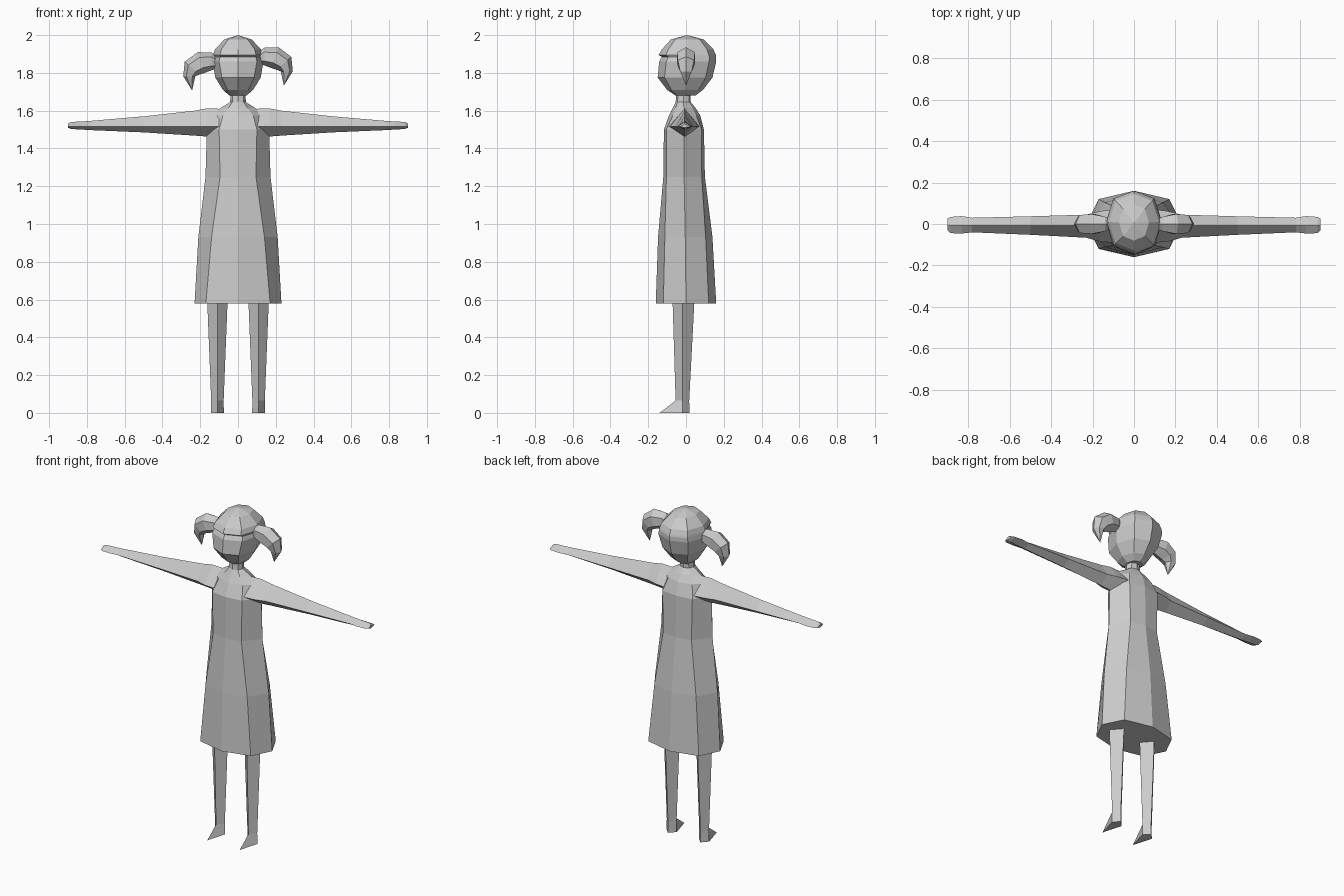
import bpy, bmesh, math
from mathutils import Vector


def loft(name, rings):
    """Skin a list of equal-length rings; one-point rings become tips."""
    bm = bmesh.new()
    rows = [[bm.verts.new(p) for p in r] for r in rings]
    for a, b in zip(rows, rows[1:]):
        n = max(len(a), len(b))
        for i in range(n):
            j = (i + 1) % n
            if len(b) == 1:
                bm.faces.new((a[i], a[j], b[0]))
            else:
                bm.faces.new((a[i], a[j], b[j], b[i]))
    for row in (rows[0], rows[-1]):
        if len(row) > 2:
            bm.faces.new(row)
    bmesh.ops.recalc_face_normals(bm, faces=bm.faces)
    me = bpy.data.meshes.new(name)
    bm.to_mesh(me)
    bm.free()
    ob = bpy.data.objects.new(name, me)
    bpy.context.collection.objects.link(ob)
    return ob


def octagon(z, hx, cx, yf, yb, k=0.75):
    """Eight-sided ring: half width, corner x, front y, back y."""
    m = (yf + yb) / 2
    f, b = m + (yf - m) * k, m + (yb - m) * k
    return [(0, yf, z), (cx, f, z), (hx, m, z), (cx, b, z),
            (0, yb, z), (-cx, b, z), (-hx, m, z), (-cx, f, z)]


# Dress, shoulders and neck
loft("dress_and_neck", [octagon(*r) for r in (
    (0.58, 0.23, 0.17, -0.16, 0.16),
    (0.93, 0.21, 0.14, -0.148, 0.14),
    (1.25, 0.172, 0.095, -0.12, 0.10, 0.85),
    (1.50, 0.165, 0.10, -0.117, 0.095, 0.88),
    (1.575, 0.145, 0.08, -0.09, 0.075),
    (1.615, 0.09, 0.05, -0.07, 0.05),
    (1.645, 0.042, 0.03, -0.055, 0.025),
    (1.70, 0.038, 0.027, -0.05, 0.025))])

# Head, with a slight fringe step at the front
head = [octagon(*r) for r in (
    (1.68, 0.045, 0.032, -0.055, 0.05),
    (1.71, 0.08, 0.055, -0.10, 0.09),
    (1.775, 0.12, 0.085, -0.15, 0.14),
    (1.86, 0.135, 0.10, -0.142, 0.16),
    (1.885, 0.131, 0.095, -0.128, 0.16),
    (1.895, 0.132, 0.095, -0.145, 0.158),
    (1.925, 0.122, 0.088, -0.127, 0.145),
    (1.977, 0.072, 0.052, -0.08, 0.095))]
loft("head", head + [[(0, 0.005, 2.0)]])

# Pigtail path: x, z, radius in the bend plane, radius in y
tail = [(0.11, 1.865, 0.03, 0.025), (0.14, 1.873, 0.047, 0.04),
        (0.195, 1.868, 0.058, 0.055), (0.243, 1.838, 0.052, 0.05),
        (0.258, 1.795, 0.032, 0.035), (0.243, 1.72, 0, 0)]
# Arm sections: x, top z, bottom z, front y, back y
arm = [(0.10, 1.61, 1.45, -0.09, 0.07), (0.165, 1.612, 1.463, -0.085, 0.062),
       (0.23, 1.60, 1.468, -0.066, 0.045), (0.50, 1.57, 1.485, -0.052, 0.037),
       (0.78, 1.546, 1.497, -0.04, 0.03), (0.83, 1.543, 1.50, -0.046, 0.038),
       (0.885, 1.54, 1.503, -0.044, 0.034), (0.90, 1.53, 1.51, -0.03, 0.026)]
# Leg sections: z, half width, front y, back y
leg = [(0, 0.034, -0.14, 0.018), (0.065, 0.033, -0.055, 0.017),
       (0.62, 0.055, -0.072, 0.046)]

for s, side in ((-1, "left"), (1, "right")):
    # Pigtails sit at slightly different heights
    dz = 0.013 * s
    rings = []
    for i, (x, z, r, ry) in enumerate(tail):
        c = Vector((x, 0, z))
        if r == 0:
            rings.append([(s * x, 0, z + dz)])
            continue
        p, q = tail[max(i - 1, 0)], tail[i + 1]
        t = Vector((q[0] - p[0], 0, q[1] - p[1])).normalized()
        n = Vector((-t.z, 0, t.x))
        ring = []
        for k in range(6):
            a = math.tau * k / 6
            v = c + n * r * math.cos(a)
            ring.append((s * v.x, ry * math.sin(a), v.z + dz))
        rings.append(ring)
    loft(side + "_pigtail", rings)

    # Arm with hand
    loft(side + "_arm", [[(s * x, -0.008, zt), (s * x, yf, 1.517),
                          (s * x, -0.008, zb), (s * x, yb, 1.517)]
                         for x, zt, zb, yf, yb in arm])

    # Leg with pointed foot
    cx = 0.109 * s
    loft(side + "_leg", [[(cx, yf, z), (cx + w, -0.018, z),
                          (cx, yb, z), (cx - w, -0.018, z)]
                         for z, w, yf, yb in leg])
